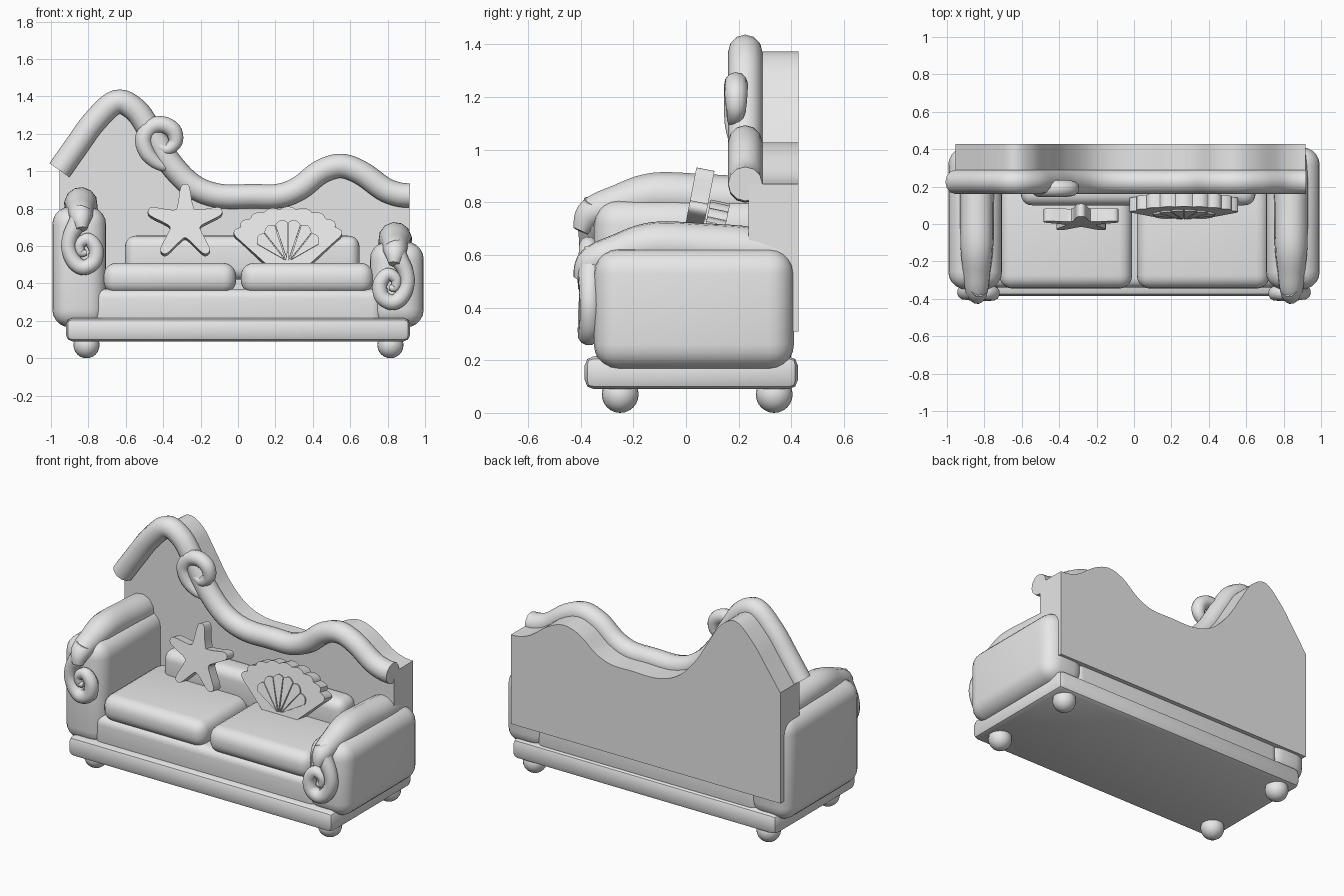
import bpy, bmesh, math
from mathutils import Matrix

if "Cube" in bpy.data.objects:
    bpy.data.objects.remove(bpy.data.objects["Cube"])

grey = bpy.data.materials.new("plain grey")
grey.diffuse_color = (0.8, 0.8, 0.8, 1)
grey.use_nodes = True
grey.node_tree.nodes["Principled BSDF"].inputs["Base Color"].default_value = grey.diffuse_color


def finish(ob, angle=40):
    bpy.ops.object.select_all(action='DESELECT')
    ob.select_set(True)
    bpy.context.view_layer.objects.active = ob
    if ob.type == 'CURVE' or ob.modifiers:
        bpy.ops.object.convert(target='MESH')
    ob = bpy.context.view_layer.objects.active
    ob.data.materials.clear()
    ob.data.materials.append(grey)
    bpy.ops.object.shade_smooth_by_angle(angle=math.radians(angle))
    return ob


def from_bmesh(name, bm):
    bmesh.ops.recalc_face_normals(bm, faces=bm.faces)
    me = bpy.data.meshes.new(name)
    bm.to_mesh(me)
    bm.free()
    ob = bpy.data.objects.new(name, me)
    bpy.context.collection.objects.link(ob)
    return ob


def soft_box(name, lo, hi, radius, segments=5):
    bm = bmesh.new()
    bmesh.ops.create_cube(bm, size=1)
    for v in bm.verts:
        v.co = [(a + b) / 2 + c * (b - a) for a, b, c in zip(lo, hi, v.co)]
    ob = from_bmesh(name, bm)
    mod = ob.modifiers.new("round", 'BEVEL')
    mod.width, mod.segments = radius, segments
    return finish(ob)


def smooth(pts, steps=6):
    """Catmull-Rom interpolation of tuples of any length."""
    p = [pts[0]] + list(pts) + [pts[-1]]
    out = []
    for i in range(1, len(p) - 2):
        for s in range(steps):
            t = s / steps
            out.append(tuple(
                0.5 * (2 * b + (c - a) * t + (2 * a - 5 * b + 4 * c - d) * t * t
                       + (3 * b - a - 3 * c + d) * t ** 3)
                for a, b, c, d in zip(*p[i - 1:i + 3])))
    return out + [tuple(pts[-1])]


def tube(name, pts):
    """Round tube through (x, y, z, radius) points."""
    cu = bpy.data.curves.new(name, 'CURVE')
    cu.dimensions = '3D'
    cu.bevel_depth, cu.bevel_resolution = 1.0, 4
    cu.use_fill_caps = True
    sp = cu.splines.new('POLY')
    path = smooth(pts)
    sp.points.add(len(path) - 1)
    for q, (x, y, z, r) in zip(sp.points, path):
        q.co, q.radius = (x, y, z, 1), r
    ob = bpy.data.objects.new(name, cu)
    bpy.context.collection.objects.link(ob)
    return finish(ob, 50)


def slab(name, outline, depth, loc=(0, 0, 0), tilt=0):
    """Extrude an (x, z) outline along +y, then lean it back."""
    bm = bmesh.new()
    face = bm.faces.new([bm.verts.new((x, 0, z)) for x, z in outline])
    ext = bmesh.ops.extrude_face_region(bm, geom=[face])
    moved = [g for g in ext['geom'] if isinstance(g, bmesh.types.BMVert)]
    bmesh.ops.translate(bm, verts=moved, vec=(0, depth, 0))
    bm.transform(Matrix.Translation(loc) @ Matrix.Rotation(-tilt, 4, 'X'))
    return finish(from_bmesh(name, bm), 30)


# Base, feet and seat
soft_box("base", (-0.92, -0.385, 0.09), (0.92, 0.425, 0.215), 0.035, 2)
for x in (-0.81, 0.815):
    for y in (-0.25, 0.335):
        bm = bmesh.new()
        bmesh.ops.create_uvsphere(bm, u_segments=20, v_segments=12, radius=0.07,
                                  matrix=Matrix.Translation((x, y, 0.07)))
        finish(from_bmesh("foot", bm))
soft_box("seat_base", (-0.77, -0.34, 0.17), (0.77, 0.40, 0.37), 0.05)
soft_box("left_seat_cushion", (-0.72, -0.345, 0.345), (-0.01, 0.25, 0.51), 0.07)
soft_box("right_seat_cushion", (0.015, -0.345, 0.345), (0.725, 0.25, 0.51), 0.07)
soft_box("back_cushion", (-0.605, 0.10, 0.42), (0.65, 0.27, 0.655), 0.06)

# Backrest panel and the rolled rail on its top edge
rail = [(-0.955, 1.005), (-0.86, 1.14), (-0.767, 1.267), (-0.65, 1.37), (-0.545, 1.325),
        (-0.46, 1.20), (-0.36, 1.04), (-0.24, 0.92), (-0.10, 0.868), (0.08, 0.866),
        (0.22, 0.868), (0.33, 0.91), (0.44, 0.995), (0.55, 1.028), (0.66, 0.99),
        (0.78, 0.905), (0.86, 0.875), (0.918, 0.87)]
slab("back_panel", smooth(rail) + [(0.918, 0.31), (-0.955, 0.31)], 0.19, (0, 0.238, 0))
tube("back_rail", [(x, 0.225, z, 0.065) for x, z in rail])

# Curl ornament on the rail
tube("rail_curl", [(-0.33, 0.20, 1.02, 0.012), (-0.41, 0.195, 1.03, 0.03),
                   (-0.48, 0.19, 1.09, 0.042), (-0.505, 0.19, 1.17, 0.046),
                   (-0.465, 0.19, 1.235, 0.046), (-0.40, 0.19, 1.248, 0.045),
                   (-0.345, 0.19, 1.215, 0.044), (-0.335, 0.19, 1.155, 0.038),
                   (-0.38, 0.185, 1.115, 0.03), (-0.425, 0.185, 1.14, 0.024),
                   (-0.41, 0.185, 1.175, 0.015)])

# Arms: rounded block, padded roll on top, curl at the front
for side, s, drop in (("left", -1, 0), ("right", 1, 0.187)):
    x0, x1 = sorted((s * 0.705, s * 0.993))
    soft_box(side + "_arm", (x0, -0.35, 0.165), (x1, 0.41, 0.81 - drop), 0.095)
    roll = [(0.835, -0.40, 0.69, 0.03), (0.84, -0.36, 0.755, 0.06),
            (0.84, -0.25, 0.795, 0.075), (0.84, -0.12, 0.825, 0.088),
            (0.84, 0.06, 0.818, 0.09), (0.84, 0.24, 0.805, 0.09),
            (0.84, 0.405, 0.785, 0.075)]
    curl = [(0.83, -0.34, 0.80, 0.05), (0.855, -0.36, 0.73, 0.05),
            (0.895, -0.365, 0.655, 0.042), (0.905, -0.365, 0.585, 0.04),
            (0.875, -0.365, 0.515, 0.042), (0.825, -0.37, 0.485, 0.042),
            (0.77, -0.37, 0.515, 0.042), (0.76, -0.37, 0.585, 0.04),
            (0.80, -0.37, 0.635, 0.036), (0.845, -0.37, 0.61, 0.03),
            (0.84, -0.37, 0.565, 0.024), (0.81, -0.37, 0.565, 0.015)]
    for part, pts in (("_arm_roll", roll), ("_arm_curl", curl)):
        tube(side + part, [(s * x, y, z - drop, r) for x, y, z, r in pts])

# Starfish pillow: five blunt arms, leaning back
star = []
for k in range(5):
    for da, r in ((-36, 0.085), (-19, 0.115), (-7, 0.192), (0, 0.208), (7, 0.192), (19, 0.115)):
        a = math.radians(90 + 72 * k + da)
        star.append((r * math.cos(a), r * math.sin(a)))
slab("starfish_pillow", smooth(star + star[:1], 3)[:-1], 0.07, (-0.283, 0.0, 0.728), math.radians(11))


# Shell pillow: scalloped fan with a smaller ribbed fan on its face
def fan(width, height, lobes, foot):
    pts = []
    for i in range(lobes * 5 + 1):
        t = i / (lobes * 5)
        a = math.radians(172 - 164 * t)
        r = 0.93 + 0.07 * abs(math.sin(math.pi * lobes * t))
        pts.append((width * r * math.cos(a), height * r * math.sin(a)))
    return pts + [(foot, -0.13 * height / 0.19), (-foot, -0.13 * height / 0.19)]


lean = math.radians(12)
shell_at = (0.267, 0.055, 0.625)
slab("shell_pillow", fan(0.302, 0.19, 9, 0.11), 0.075, shell_at, lean)
for i in range(6):
    a0, a1 = (math.radians(160 - 140 * (i + d) / 6) for d in (0.03, 0.97))
    rib = [(0.02 * math.cos((a0 + a1) / 2), -0.10)]
    for j in range(7):
        a = a0 + (a1 - a0) * j / 6
        r = 0.92 + 0.08 * math.sin(math.pi * j / 6)
        rib.append((0.19 * r * math.cos(a), -0.08 + 0.20 * r * math.sin(a)))
    slab("shell_rib", rib, 0.02, (0.267, 0.046, 0.625), lean)
